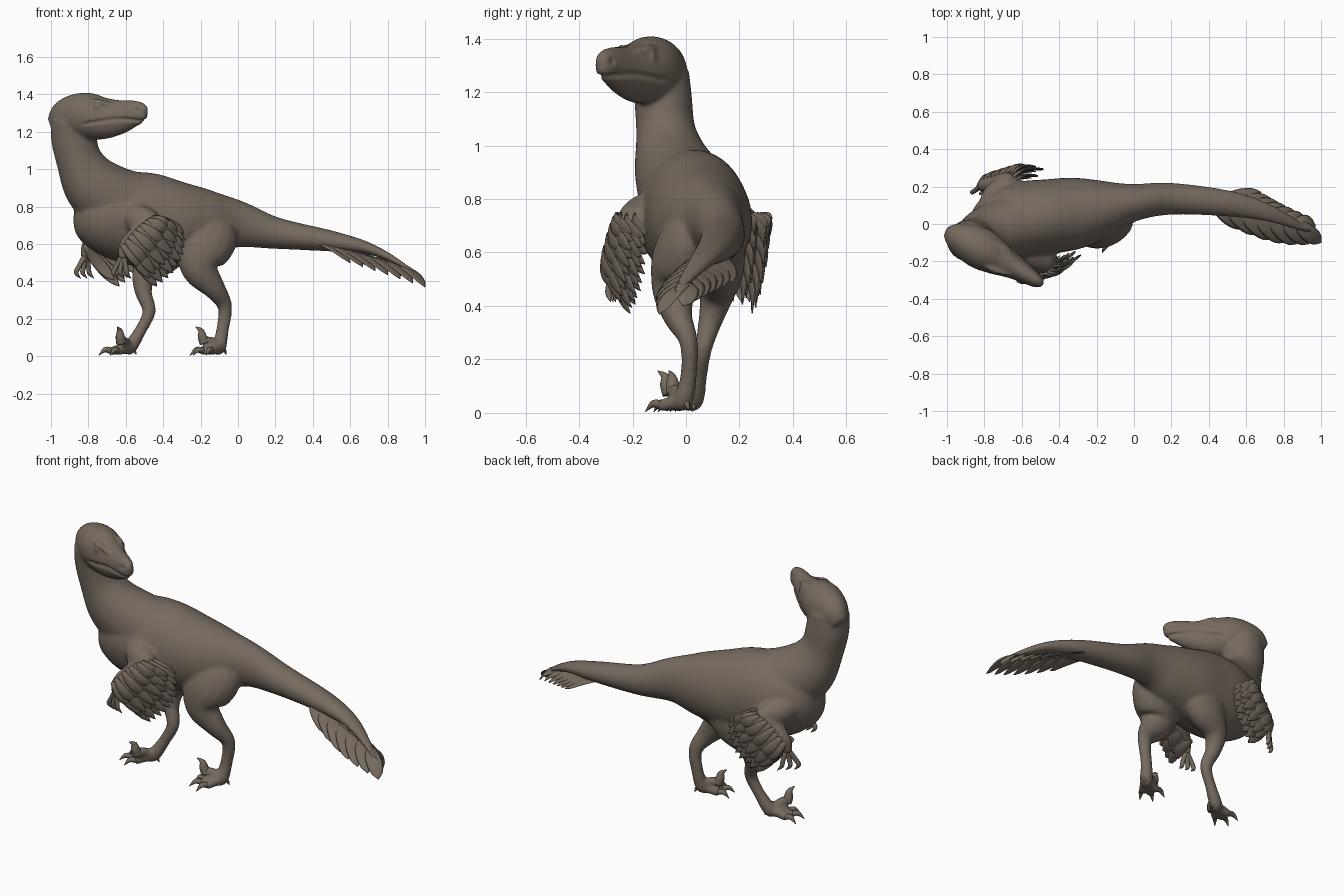
import bpy, bmesh, math
from mathutils import Vector

cube = bpy.data.objects.get("Cube")
if cube:
    bpy.data.objects.remove(cube, do_unlink=True)

hide = bpy.data.materials.new("brown grey hide")
hide.use_nodes = True
hide.diffuse_color = (0.18, 0.145, 0.115, 1)
hide.node_tree.nodes["Principled BSDF"].inputs["Base Color"].default_value = hide.diffuse_color


def loft(bm, stations, side=(0, 1, 0), sides=16, steps=4):
    """Smooth tube through stations (x, y, z, half width, half depth)."""
    p = [Vector(s) for s in stations]
    p = [2 * p[0] - p[1]] + p + [2 * p[-1] - p[-2]]
    path = []
    for i in range(1, len(p) - 2):
        a, b, c, d = p[i - 1:i + 3]
        for k in range(steps):
            t = k / steps
            path.append(0.5 * (2 * b + (c - a) * t + (2 * a - 5 * b + 4 * c - d) * t ** 2
                               + (3 * b - a - 3 * c + d) * t ** 3))
    path.append(p[-2])
    rings = []
    for i, q in enumerate(path):
        tangent = (path[min(i + 1, len(path) - 1)] - path[max(i - 1, 0)]).to_3d().normalized()
        s = Vector(side)
        s = (s - tangent * s.dot(tangent)).normalized()
        n = tangent.cross(s)
        rings.append([bm.verts.new(q.to_3d() + s * max(q[3], .001) * math.cos(u) + n * max(q[4], .001) * math.sin(u))
                      for u in (2 * math.pi * j / sides for j in range(sides))])
    for r0, r1 in zip(rings, rings[1:]):
        for j in range(sides):
            k = (j + 1) % sides
            bm.faces.new((r0[j], r0[k], r1[k], r1[j]))
    bm.faces.new(rings[0][::-1])
    bm.faces.new(rings[-1])


def finish(bm, name):
    bmesh.ops.recalc_face_normals(bm, faces=bm.faces)
    mesh = bpy.data.meshes.new(name)
    bm.to_mesh(mesh)
    bm.free()
    mesh.materials.append(hide)
    mesh.shade_smooth()
    obj = bpy.data.objects.new(name, mesh)
    bpy.context.collection.objects.link(obj)
    return obj


def tube(bm, points, radii, **kw):
    loft(bm, [(*p, r, r) for p, r in zip(points, radii)], **kw)


def feather(bm, root, tip, width, normal, droop=0.02):
    """Pointed flat blade with a slight bend."""
    root, tip, normal = Vector(root), Vector(tip), Vector(normal)
    side = normal.cross(tip - root).normalized()
    st = []
    for t, w in ((0, .4), (.3, .9), (.6, 1), (.85, .7), (1, .04)):
        q = root.lerp(tip, t) + normal * droop * math.sin(math.pi * t)
        st.append((*q, width * w, .009 * (1 - .7 * t)))
    loft(bm, st, side, sides=8, steps=2)


def wing_point(x, out, z, right):
    """Point at a distance outside the slanted wing plane; the right wing sits further forward."""
    y = .3 * (x + .63) + (.2 + out if right else -.28 - out)
    return Vector((x - .2 if right else x, y, z))


# Trunk and tail
bm = bmesh.new()
loft(bm, [(.96, -.05, .43, .014, .008), (.86, 0, .5, .028, .016), (.7, .065, .575, .05, .032),
          (.5, .11, .615, .07, .056), (.2, .135, .658, .085, .085), (0, .115, .705, .1, .127),
          (-.15, .085, .71, .15, .178), (-.3, .06, .715, .19, .215), (-.45, .04, .725, .2, .25),
          (-.6, .02, .74, .205, .245), (-.74, -.015, .75, .18, .2), (-.83, -.04, .755, .12, .135),
          (-.87, -.05, .76, .04, .05)], sides=32)

# Neck rising from inside the trunk
loft(bm, [(-.42, .03, .76, .1, .12), (-.53, .015, .78, .16, .19), (-.67, -.015, .835, .165, .185),
          (-.78, -.05, .925, .145, .162), (-.85, -.075, 1.05, .112, .123),
          (-.878, -.085, 1.17, .108, .122), (-.885, -.095, 1.27, .107, .112)], sides=32)

# Head, turned back over the shoulder
HEAD_SIDE = Vector((.5, .87, 0))
loft(bm, [(-.985, -.05, 1.225, .045, .06), (-.92, -.08, 1.265, .09, .11), (-.82, -.13, 1.285, .112, .125),
          (-.73, -.18, 1.272, .095, .115), (-.64, -.23, 1.277, .067, .095), (-.56, -.28, 1.297, .047, .073),
          (-.51, -.31, 1.3, .035, .055), (-.488, -.325, 1.297, .015, .03)], HEAD_SIDE, sides=24)
for s in (1, -1):
    off = HEAD_SIDE * s
    # Brow ridge and eye
    tube(bm, [Vector(q) + off * w for q, w in (((-.79, -.15, 1.362), .068), ((-.72, -.19, 1.364), .065),
                                               ((-.64, -.235, 1.343), .045))], (.008, .014, .008), sides=8)
    eye = bmesh.ops.create_uvsphere(bm, u_segments=16, v_segments=10, radius=.018)["verts"]
    bmesh.ops.translate(bm, verts=eye, vec=Vector((-.715, -.19, 1.335)) + off * .073)

# Legs: the right one strides forward
LEFT_LEG = [(-.12, .06, .77, .05, .08), (-.15, .015, .67, .1, .155), (-.19, -.02, .56, .112, .15),
            (-.2, -.045, .46, .083, .1), (-.125, -.03, .36, .055, .06), (-.07, .01, .265, .035, .04),
            (-.083, .01, .14, .031, .034), (-.1, -.01, .05, .038, .038), (-.12, -.03, .028, .025, .025)]
RIGHT_LEG = [(-.3, .07, .77, .05, .08), (-.35, .115, .67, .09, .15), (-.42, .13, .55, .09, .13),
             (-.5, .115, .44, .065, .07), (-.505, .09, .34, .045, .046), (-.475, .065, .24, .033, .036),
             (-.52, .05, .14, .03, .032), (-.575, .03, .05, .038, .038), (-.6, .015, .028, .025, .025)]
loft(bm, LEFT_LEG)
loft(bm, RIGHT_LEG)

# Arms
ARM = ((-.56, -.17, .76), (-.53, -.09, .73), (-.47, -.03, .7), (-.53, -.015, .65), (-.6, 0, .59), (-.62, 0, .52))
for right in (False, True):
    tube(bm, [wing_point(*p, right) for p in ARM], (.08, .085, .068, .055, .038, .022), side=(.3, 1, .2))

# Toes, each with a pad
FEET = [(Vector((-.1, -.015, 0)), 215, -14), (Vector((-.585, .015, 0)), 203, 40)]
claws = bmesh.new()
for ball, heading, inward in FEET:
    def reach(angle):
        a = math.radians(heading + angle)
        return lambda r, h: ball + Vector((math.cos(a) * r, math.sin(a) * r, h))

    for spread, length in ((-26, .1), (2, .115), (28, .095)):
        at = reach(spread)
        tube(bm, [at(0, .045), at(length * .5, .036), at(length, .024)], (.032, .027, .023), side=(0, 0, 1), sides=10)
        tube(claws, [at(length - .01, .028), at(length + .025, .034), at(length + .06, .004)],
             (.017, .014, .001), side=(0, 0, 1), sides=8)
    # Raised sickle toe on the inner side
    at = reach(inward)
    tube(bm, [at(0, .05), at(.05, .08), at(.09, .078)], (.028, .026, .03), side=(0, 0, 1), sides=10)
    tube(claws, [at(.085, .07), at(.098, .105), at(.105, .135), at(.135, .157)], (.028, .025, .016, .002),
         side=(0, 0, 1), sides=10)
    # Small rear toe
    at = reach(180)
    tube(claws, [at(0, .06), at(.03, .035), at(.045, .008)], (.02, .012, .001), side=(0, 0, 1), sides=8)
finish(claws, "foot_claws")

# Blend the body parts into one skin
body = finish(bm, "body")
mod = body.modifiers.new("blend", 'REMESH')
mod.mode, mod.voxel_size, mod.use_smooth_shade = 'VOXEL', .009, True
mod = body.modifiers.new("soften", 'SMOOTH')
mod.factor, mod.iterations = .5, 12
bpy.context.view_layer.objects.active = body
for m in list(body.modifiers):
    bpy.ops.object.modifier_apply(modifier=m.name)

# Mouth groove and nostrils pressed into the skin
axis = Vector((.87, -.5, 0))
for v in body.data.vertices:
    r = v.co - Vector((-.82, -.13, 1.25))
    t = r.dot(axis)
    if v.co.z > 1.15 and t > .03:
        line = -.012 * math.cos(t * 14) + .05 * max(0, t - .15)
        press = .012 * math.exp(-((r.z - line) / .008) ** 2) * min(1, (t - .03) / .05)
        press += .01 * math.exp(-((t - .35) / .012) ** 2 - ((r.z - .065) / .01) ** 2)
        v.co -= v.normal * press
body.data.shade_smooth()

# Wing feathers in overlapping rows from the inside out, and clawed fingers
ROWS = ((9, .85, .034, -.04), (10, 1, .034, -.012), (10, .8, .03, .01), (9, .55, .03, .026))
for right in (False, True):
    name = "right" if right else "left"
    normal = Vector((-.29, .96, 0)) * (1 if right else -1)
    bm = bmesh.new()
    for count, length, width, lift in ROWS:
        for i in range(count):
            t = i / (count - 1)
            bulge = math.sin(math.pi * t)
            ang = math.radians(-50 - 3 * bulge + 24 * t)
            size = length * (.29 - .1 * t + .06 * bulge)
            x, z = -.62 + .16 * t, .595 + .145 * t + .02 * bulge
            out = lift + .004 * (i % 2)
            feather(bm, wing_point(x, out, z, right),
                    wing_point(x + math.cos(ang) * size, out, z + math.sin(ang) * size, right), width, normal, .025)
    finish(bm, name + "_wing_feathers")
    bm = bmesh.new()
    for k in (-1, 0, 1):
        finger = ((-.615, 0, .54), (-.625 + .025 * k, .015 * k, .48),
                  (-.63 + .035 * k, .02 * k, .445), (-.605 + .035 * k, .02 * k, .415))
        tube(bm, [wing_point(*p, right) for p in finger], (.016, .013, .012, .001), sides=8)
    finish(bm, name + "_fingers")

# Tail fan, drooping to both sides
bm = bmesh.new()
for i in range(7):
    t = i / 6
    root = Vector((.42, .1, .605)).lerp(Vector((.86, .01, .485)), t)
    sag = Vector((0, -.04, 0)) * math.sin(math.pi * t)
    feather(bm, root, Vector((.68, .17, .49)).lerp(Vector((.97, -.01, .4)), t), .045, (.3, .3, .9))
    feather(bm, root, Vector((.6, -.02, .5)).lerp(Vector((1, -.1, .37)), t) + sag, .045, (.3, -.3, .9))
finish(bm, "tail_feathers")
